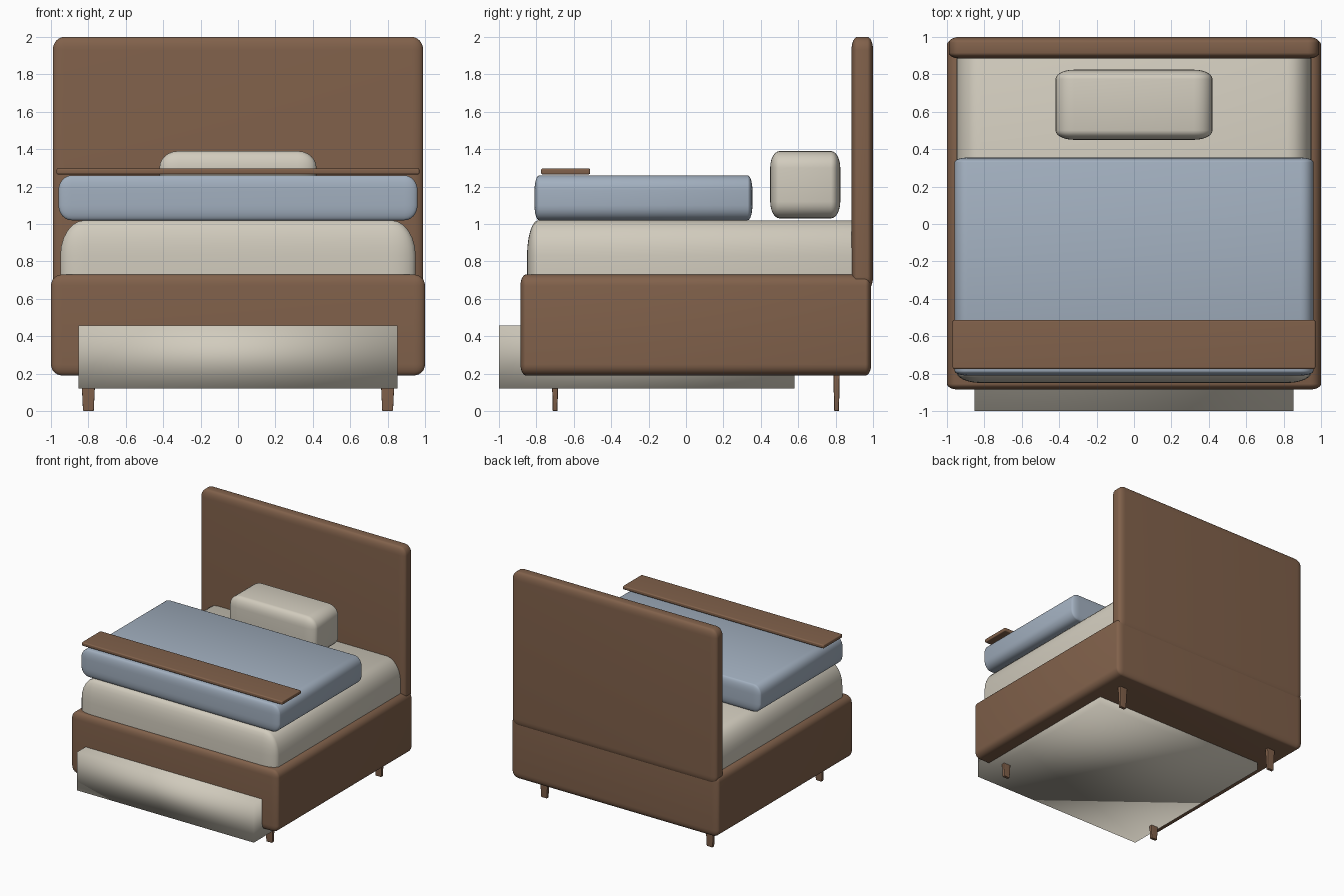
import bpy, bmesh
from math import radians
from mathutils import Vector

if "Cube" in bpy.data.objects:
    bpy.data.objects.remove(bpy.data.objects["Cube"])


def material(name, rgb):
    m = bpy.data.materials.new(name)
    m.diffuse_color = (*rgb, 1)
    m.use_nodes = True
    m.node_tree.nodes["Principled BSDF"].inputs["Base Color"].default_value = m.diffuse_color
    return m


WOOD = material("wood", (0.22, 0.12, 0.07))
CREAM = material("cream_linen", (0.64, 0.60, 0.51))
BLUE = material("blue_cloth", (0.36, 0.43, 0.52))


def box(name, lo, hi, mat, radii=None, taper=1.0, angle=40):
    """Box between two corners; radii gives its edge rounding along x, y, z."""
    lo, hi = Vector(lo), Vector(hi)
    r = Vector(radii) if radii else Vector((1, 1, 1))
    size = hi - lo
    bm = bmesh.new()
    bmesh.ops.create_cube(bm, size=1)
    for v in bm.verts:
        if v.co.z < 0:
            v.co.x *= taper
            v.co.y *= taper
        v.co = Vector([v.co[i] * size[i] / r[i] for i in range(3)])
    if radii:
        bmesh.ops.bevel(bm, geom=bm.edges[:], offset=1, offset_type='OFFSET',
                        segments=6, profile=0.5, affect='EDGES', clamp_overlap=True)
    for v in bm.verts:
        v.co = Vector([v.co[i] * r[i] for i in range(3)])
    mesh = bpy.data.meshes.new(name)
    bm.to_mesh(mesh)
    bm.free()
    ob = bpy.data.objects.new(name, mesh)
    ob.location = (lo + hi) / 2
    mesh.materials.append(mat)
    bpy.context.collection.objects.link(ob)
    bpy.ops.object.select_all(action='DESELECT')
    ob.select_set(True)
    bpy.context.view_layer.objects.active = ob
    bpy.ops.object.shade_smooth_by_angle(angle=radians(angle))
    return ob


# Frame and headboard
box("bed_base", (-1, -0.885, 0.19), (1, 0.99, 0.73), WOOD, (0.06, 0.03, 0.06))
box("headboard", (-0.99, 0.885, 0.65), (0.99, 1, 2), WOOD, (0.06, 0.03, 0.07))

# Tapered legs
for side, x in (("left", -0.8), ("right", 0.8)):
    for end, y in (("front", -0.7), ("back", 0.805)):
        box(f"{end}_{side}_leg", (x - 0.04, y - 0.018, 0), (x + 0.04, y + 0.018, 0.24),
            WOOD, (0.008, 0.004, 0.004), taper=0.72)

# Mattress and bedding
box("mattress", (-0.95, -0.85, 0.5), (0.95, 0.95, 1.02), CREAM, (0.13, 0.06, 0.19))
box("blanket", (-0.96, -0.81, 1.02), (0.96, 0.355, 1.26), BLUE, (0.07, 0.025, 0.08))
box("pillow", (-0.42, 0.45, 1.03), (0.42, 0.825, 1.39), CREAM, (0.1, 0.05, 0.09))
box("throw_strip", (-0.97, -0.775, 1.265), (0.97, -0.512, 1.297), WOOD, (0.008, 0.012, 0.008))

# Under-bed drawer that sticks out at the front
box("underbed_drawer", (-0.853, -1, 0.12), (0.853, 0.58, 0.456), CREAM, angle=100)
